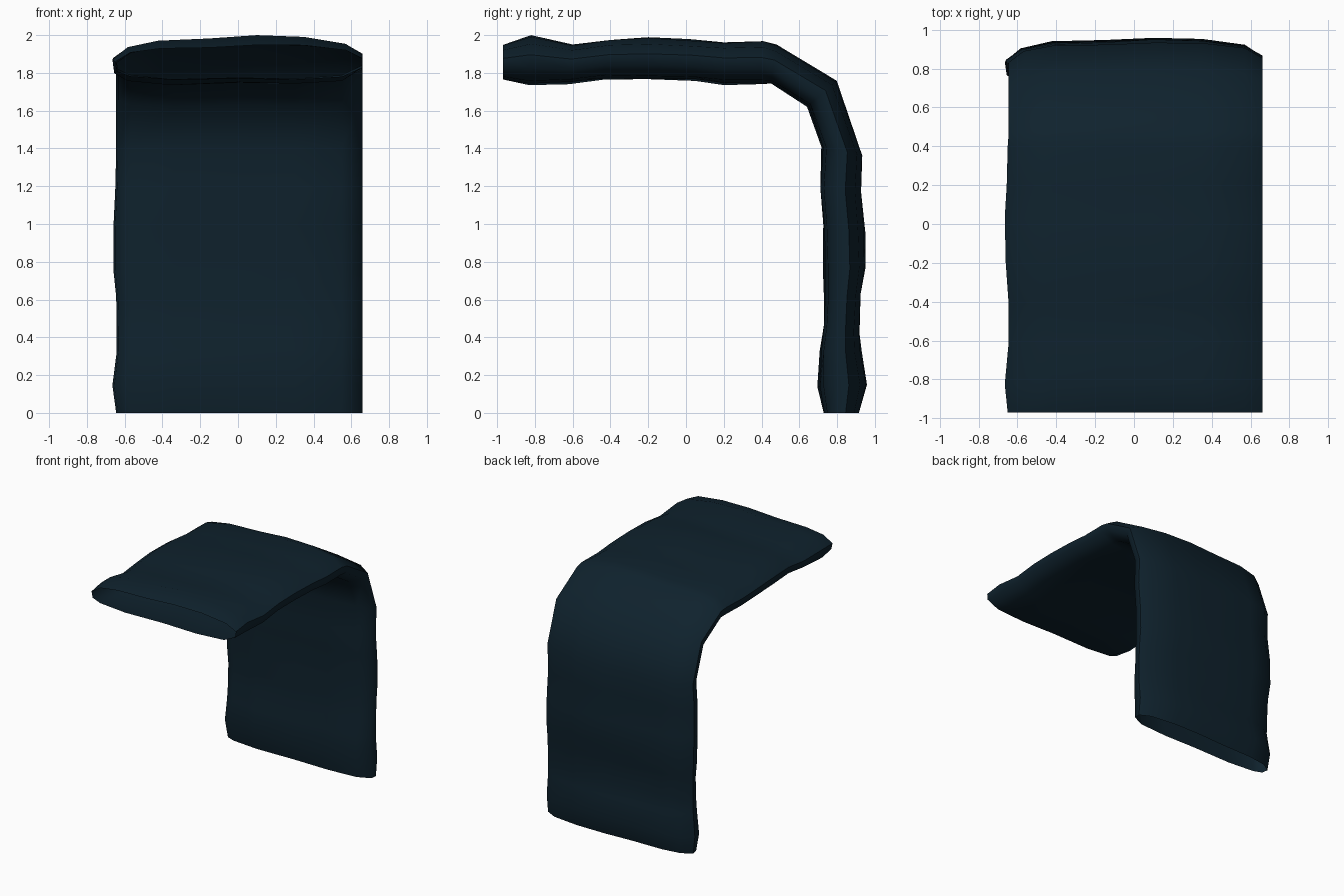
import bpy, bmesh, math

if "Cube" in bpy.data.objects:
    bpy.data.objects.remove(bpy.data.objects["Cube"])

# Stations along the bent sleeve: outer (y, z), inner (y, z), left edge x
STATIONS = [
    (-.97, 1.95, -.97, 1.76, -.65), (-.82, 2.0, -.83, 1.73, -.665),
    (-.6, 1.955, -.62, 1.74, -.645), (-.4, 1.98, -.43, 1.762, -.645),
    (-.2, 1.99, -.2, 1.76, -.66), (.02, 1.98, .05, 1.755, -.665),
    (.2, 1.968, .2, 1.735, -.655), (.41, 1.973, .39, 1.735, -.65),
    (.48, 1.95, .45, 1.738, -.645), (.8, 1.76, .64, 1.62, -.645),
    (.94, 1.36, .715, 1.41, -.645), (.93, 1.17, .705, 1.19, -.65),
    (.95, .95, .722, 1.0, -.66), (.955, .77, .725, .75, -.66),
    (.93, .63, .728, .6, -.645), (.92, .42, .725, .47, -.642),
    (.932, .32, .705, .33, -.642), (.965, .15, .695, .14, -.665),
    (.92, 0, .725, 0, -.645),
]
# Flattened cross-section: x, and fraction from inner (0) to outer (1) surface
SECTION = [
    (-.65, .25), (-.66, .52), (-.58, .78), (-.42, .91), (-.15, .94),
    (.1, 1.0), (.35, .98), (.57, .85), (.66, .62), (.655, .35),
    (.55, .1), (.3, .03), (0, .05), (-.35, 0), (-.58, .1),
]

bm = bmesh.new()
rings = []
for s, (oy, oz, iy, iz, left) in enumerate(STATIONS):
    ring = []
    for k, (x, f) in enumerate(SECTION):
        # gentle cloth-like unevenness
        f = .5 + (f - .5) * (.97 + .03 * math.sin(s * 1.7 + k * 1.3))
        if x < 0:
            x *= left / -.66
        ring.append(bm.verts.new((x, iy + (oy - iy) * f, iz + (oz - iz) * f)))
    rings.append(ring)

# Open-ended sleeve skin
n = len(SECTION)
for a, b in zip(rings, rings[1:]):
    for k in range(n):
        j = (k + 1) % n
        bm.faces.new((a[k], a[j], b[j], b[k]))
bmesh.ops.recalc_face_normals(bm, faces=bm.faces)
if max(bm.faces, key=lambda f: f.calc_center_median().z).normal.z < 0:
    bmesh.ops.reverse_faces(bm, faces=bm.faces)

mesh = bpy.data.meshes.new("bent_sleeve")
bm.to_mesh(mesh)
bm.free()
mat = bpy.data.materials.new("dark navy teal")
mat.diffuse_color = (.0047, .0158, .0262, 1)
mat.use_nodes = True
mat.node_tree.nodes["Principled BSDF"].inputs["Base Color"].default_value = mat.diffuse_color
mesh.materials.append(mat)
sleeve = bpy.data.objects.new("bent_sleeve", mesh)
bpy.context.collection.objects.link(sleeve)

# Smooth shading
bpy.context.view_layer.objects.active = sleeve
sleeve.select_set(True)
bpy.ops.object.shade_smooth_by_angle(angle=math.radians(60))
